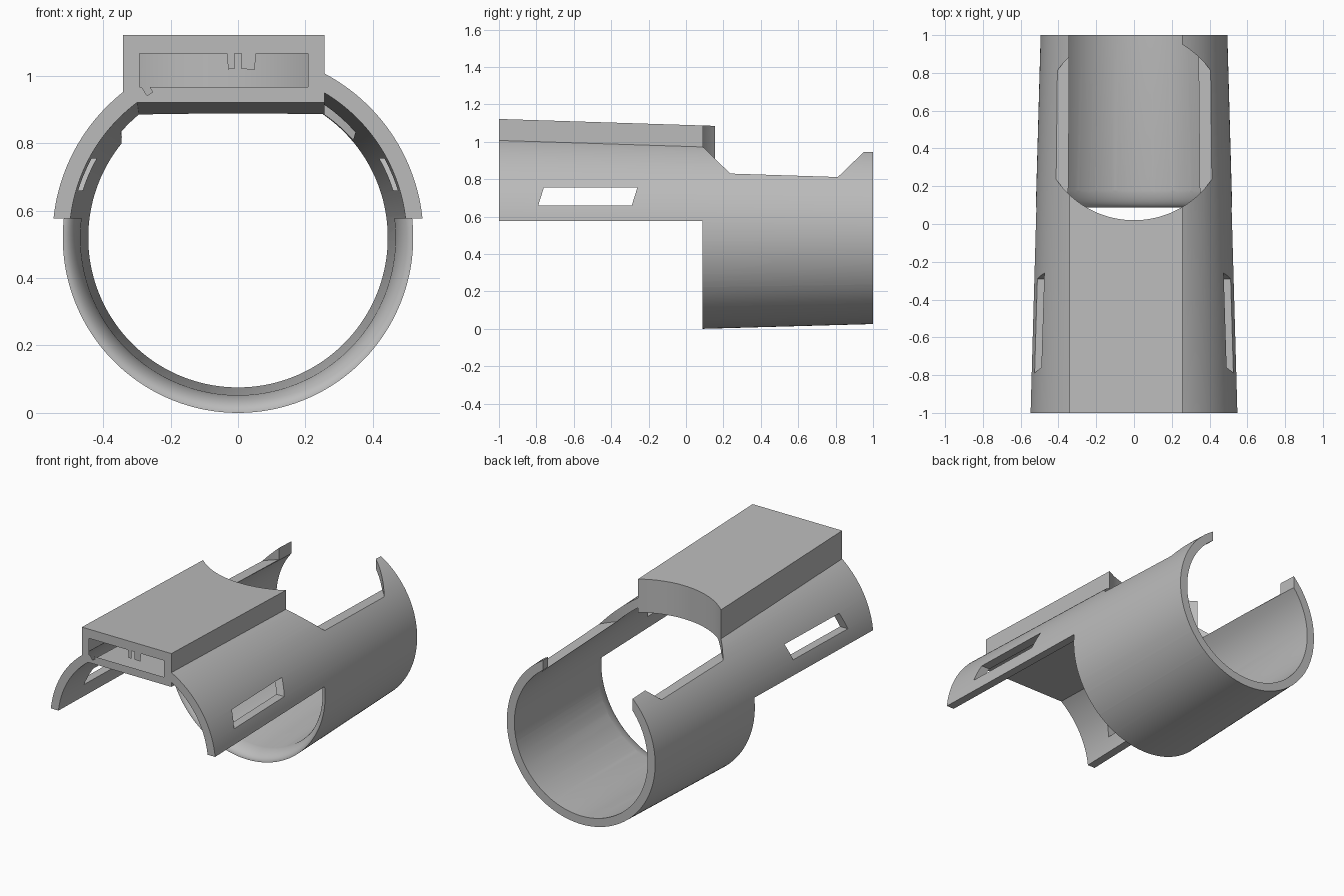
import bpy, bmesh, math

if "Cube" in bpy.data.objects:
    bpy.data.objects.remove(bpy.data.objects["Cube"])

AXIS_Z = 0.52      # height of the tube axis
WALL = 0.05
SEGS = 160
SLOPE = 0.032      # downward tilt of the flat areas towards the back
FRONT = 0.087      # front end of the lower sleeve
SKIRT_Z = 0.577    # lower edge of the front hood

grey = bpy.data.materials.new("plain_grey")
grey.use_nodes = True
grey.diffuse_color = (0.5, 0.5, 0.5, 1)
grey.node_tree.nodes["Principled BSDF"].inputs["Base Color"].default_value = (0.5, 0.5, 0.5, 1)


def outer(y):
    return 0.52 - 0.028 * (y - FRONT)


def make(name, bm):
    bmesh.ops.recalc_face_normals(bm, faces=bm.faces)
    mesh = bpy.data.meshes.new(name)
    bm.to_mesh(mesh)
    bm.free()
    mesh.materials.append(grey)
    ob = bpy.data.objects.new(name, mesh)
    bpy.context.collection.objects.link(ob)
    return ob


def revolve(name, profile):
    """Turn a closed (y, radius) outline around the tube axis."""
    bm = bmesh.new()
    rings = []
    for i in range(SEGS):
        a = 2 * math.pi * (i + 0.5) / SEGS
        rings.append([bm.verts.new((r * math.sin(a), y, AXIS_Z + r * math.cos(a)))
                      for y, r in profile])
    n = len(profile)
    for i in range(SEGS):
        p, q = rings[i], rings[(i + 1) % SEGS]
        for j in range(n):
            k = (j + 1) % n
            bm.faces.new((p[j], p[k], q[k], q[j]))
    return make(name, bm)


def prism(name, outline, lo, hi, axis):
    """Extrude an outline along x (outline in y, z) or z (outline in x, y)."""
    def put(u, v, w):
        w = w(u, v) if callable(w) else w
        return (w, u, v) if axis == "x" else (u, v, w)
    bm = bmesh.new()
    a = [bm.verts.new(put(u, v, lo)) for u, v in outline]
    b = [bm.verts.new(put(u, v, hi)) for u, v in outline]
    bm.faces.new(a)
    bm.faces.new(b)
    for i in range(len(a)):
        j = (i + 1) % len(a)
        bm.faces.new((a[i], a[j], b[j], b[i]))
    return make(name, bm)


def combine(target, tool, operation):
    mod = target.modifiers.new(operation.lower(), "BOOLEAN")
    mod.object = tool
    mod.operation = operation
    mod.solver = "EXACT"
    bpy.context.view_layer.objects.active = target
    bpy.ops.object.modifier_apply(modifier=mod.name)
    bpy.data.objects.remove(tool)


def rect(u0, v0, u1, v1):
    return [(u0, v0), (u1, v0), (u1, v1), (u0, v1)]


# Tapered tube
body = revolve("tapered_sleeve", [(-1, outer(-1)), (1, outer(1)),
                                  (1, outer(1) - WALL), (-1, outer(-1) - WALL)])

# Open the front underside, with a rounded lead-in on the lower sleeve
lead = 0.11
outline = [(-1.2, 0.01), (-1.2, 0.8), (FRONT, 0.8)]
for i in range(11):
    t = math.pi / 2 * (1 - i / 10)
    y = FRONT + lead * (1 - math.sin(t))
    outline.append((y, outer(y) - WALL - 0.001 + WALL * (1 - math.cos(t))))
outline.append((FRONT + lead, 0.01))
opening = revolve("underside_cutter", outline)
combine(opening, prism("lower_half", rect(-2, -2, 2, SKIRT_Z), -2, 2, "x"), "INTERSECT")
combine(body, opening, "DIFFERENCE")

# Flat-topped housing along the hood
end = 0.35
drop = SLOPE * (end + 1)
housing = prism("top_housing", [(-1, 0.921), (end, 0.921 - drop),
                                (end, 1.122 - drop), (-1, 1.122)], -0.341, 0.256, "x")
combine(body, housing, "UNION")

# Pocket through the housing
combine(body, prism("pocket_cutter", rect(-1.2, 0.967, 0.6, 1.067), -0.292, 0.208, "x"),
        "DIFFERENCE")

# Round access opening with a flat, tilted floor
circle = [(0.5 * math.cos(2 * math.pi * i / 128), 0.52 + 0.5 * math.sin(2 * math.pi * i / 128))
          for i in range(128)]
combine(body, prism("access_cutter", circle,
                    lambda x, y: 0.83 - SLOPE * (y - 0.235), 1.4, "z"), "DIFFERENCE")

# Slot from the opening to the back end
combine(body, prism("slot_cutter", rect(-0.345, 0.6, 0.253, 1.2), 0.7, 1.4, "z"),
        "DIFFERENCE")

# Slanted windows in both sides of the hood
combine(body, prism("window_cutter", [(-0.79, 0.66), (-0.29, 0.66),
                                      (-0.26, 0.755), (-0.76, 0.755)], -1, 1, "x"),
        "DIFFERENCE")

# Smooth curved walls, crisp edges
bpy.ops.object.select_all(action="DESELECT")
body.select_set(True)
bpy.context.view_layer.objects.active = body
bpy.ops.object.shade_smooth_by_angle(angle=math.radians(25))
